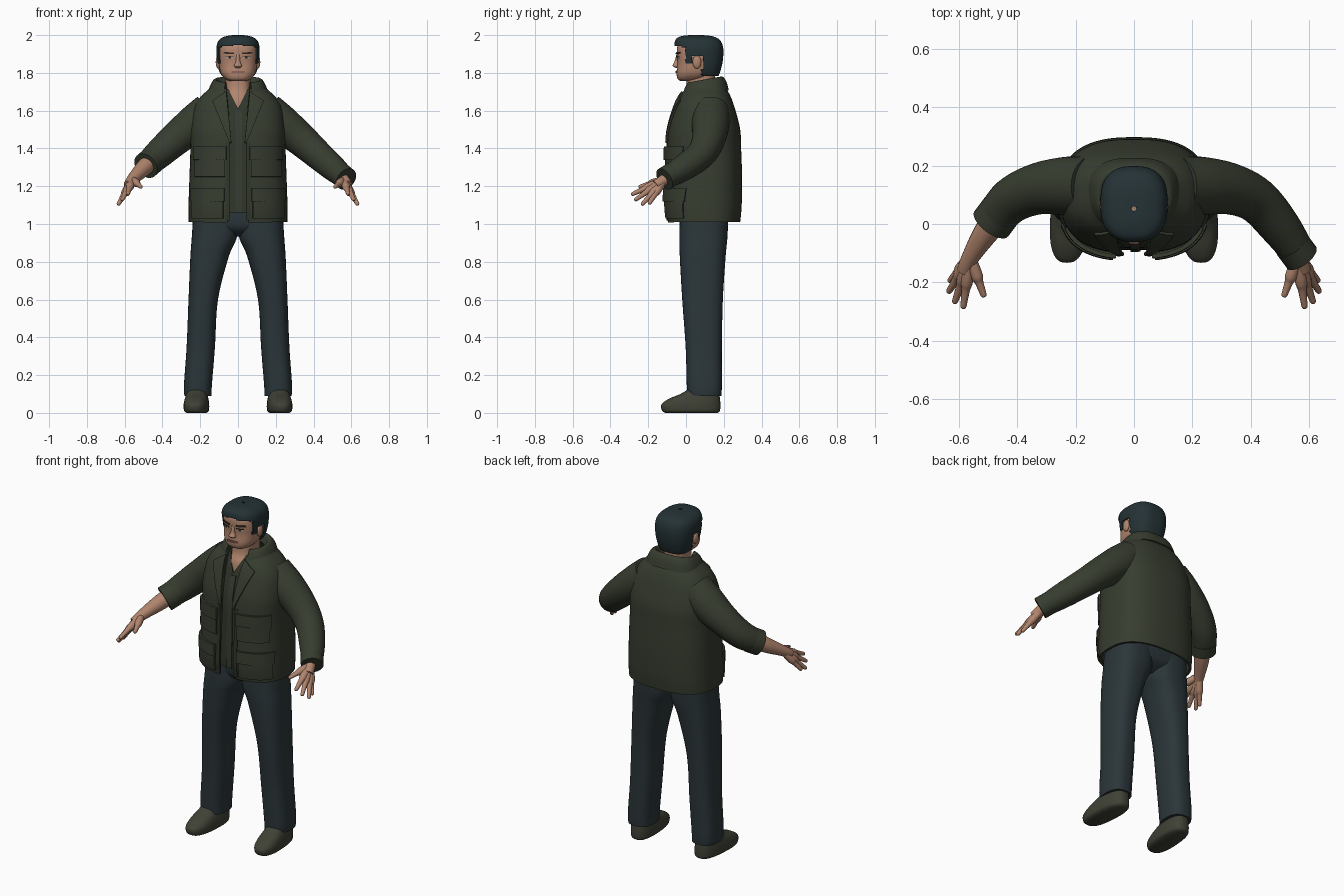
import bpy, bmesh, math
from mathutils import Vector

if "Cube" in bpy.data.objects:
    bpy.data.objects.remove(bpy.data.objects["Cube"], do_unlink=True)

POWER = 2.6  # squareness of every cross-section


def material(name, *rgb):
    mat = bpy.data.materials.new(name)
    mat.use_nodes = True
    mat.diffuse_color = (*rgb, 1)
    shader = mat.node_tree.nodes["Principled BSDF"]
    shader.inputs["Base Color"].default_value = (*rgb, 1)
    shader.inputs["Roughness"].default_value = .8
    return mat


olive = material("olive cloth", .038, .046, .029)
dark_olive = material("dark olive cloth", .03, .037, .024)
navy = material("dark trousers cloth", .024, .036, .041)
hair_dark = material("dark hair", .018, .032, .036)
skin_tone = material("skin", .44, .235, .155)
lip_tone = material("lips", .27, .12, .085)
shoe_olive = material("shoe leather", .05, .053, .036)
eye_white = material("eye white", .4, .36, .32)
eye_dark = material("eye and brow dark", .03, .022, .018)


def resample(points, steps=6):
    """Smooth a list of tuples with a Catmull-Rom curve."""
    size = max(len(p) for p in points)
    pts = [tuple(p) + (0,) * (size - len(p)) for p in points]
    pts = [pts[0]] + pts + [pts[-1]]
    out = []
    for a, b, c, d in zip(pts, pts[1:], pts[2:], pts[3:]):
        for s in range(steps):
            t = s / steps
            out.append(tuple(
                q + .5 * t * (r - p + t * (2 * p - 5 * q + 4 * r - w + t * (3 * (q - r) + w - p)))
                for p, q, r, w in zip(a, b, c, d)))
    return out + [pts[-1]]


def build(name, rows, mat, wrap=True, cap=True, thick=0, keep=None):
    """Bridge rows of points into a smooth surface."""
    bm = bmesh.new()
    grid = [[bm.verts.new(co) for co in row] for row in rows]
    n = len(grid[0])
    for low, high in zip(grid, grid[1:]):
        for j in range(n if wrap else n - 1):
            k = (j + 1) % n
            bm.faces.new((low[j], low[k], high[k], high[j]))
    if cap:
        bm.faces.new(grid[0][::-1])
        bm.faces.new(grid[-1])
    if keep:
        gone = [f for f in bm.faces if not keep(f.calc_center_median())]
        bmesh.ops.delete(bm, geom=gone, context='FACES')
    bmesh.ops.recalc_face_normals(bm, faces=bm.faces)
    mesh = bpy.data.meshes.new(name)
    bm.to_mesh(mesh)
    bm.free()
    mesh.materials.append(mat)
    obj = bpy.data.objects.new(name, mesh)
    bpy.context.collection.objects.link(obj)
    bpy.ops.object.select_all(action='DESELECT')
    obj.select_set(True)
    bpy.context.view_layer.objects.active = obj
    if thick:
        mod = obj.modifiers.new("thickness", 'SOLIDIFY')
        mod.thickness, mod.offset = thick, 0
        bpy.ops.object.modifier_apply(modifier=mod.name)
    bpy.ops.object.shade_smooth_by_angle(angle=math.radians(40))
    return obj


def loft(name, rings, mat, side=1, tilt=0, shear=0, n=48, **options):
    """Stack rings of (z, half width, front y, back y, centre x, front opening)."""
    rows = []
    for ring in resample(rings):
        z, rx, front, back, xc, gap = (ring + (0, 0))[:6]
        start = math.asin(min(1, max(0, gap) / rx) ** (POWER / 2))
        is_open = gap > 0
        mid, ry = (front + back) / 2, (back - front) / 2
        row = []
        for j in range(n):
            a = start + (math.tau - 2 * start) * j / (n - 1 if is_open else n)
            s, c = math.sin(a), math.cos(a)
            dx = rx * math.copysign(abs(s) ** (2 / POWER), s)
            dy = -ry * math.copysign(abs(c) ** (2 / POWER), c)
            row.append((side * (xc + dx + shear * dy), mid + dy, z + tilt * dy))
        rows.append(row)
    return build(name, rows, mat, wrap=not is_open, **options)


def tube(name, points, mat, side=1, n=20):
    """Sweep a circle along (x, y, z, radius) points."""
    path = resample(points)
    rows = []
    for i, (x, y, z, r) in enumerate(path):
        ahead, behind = path[min(i + 1, len(path) - 1)], path[max(i - 1, 0)]
        along = Vector(ahead[:3]) - Vector(behind[:3])
        across = along.cross(Vector((0, 0, 1))).normalized()
        up = across.cross(along).normalized()
        row = []
        for j in range(n):
            a = math.tau * j / n
            p = Vector((x, y, z)) + r * (math.cos(a) * across + math.sin(a) * up)
            row.append((side * p.x, p.y, p.z))
        rows.append(row)
    return build(name, rows, mat)


def front_y(rings, x, z):
    """Front surface of a loft at x and z."""
    fine = resample(rings)
    a, b = fine[-2], fine[-1]
    for low, high in zip(fine, fine[1:]):
        if z <= high[0]:
            a, b = low, high
            break
    t = min(1, max(0, (z - a[0]) / (b[0] - a[0])))
    rx, front, back = (p + (q - p) * t for p, q in zip(a[1:4], b[1:4]))
    u = min(.97, abs(x) / rx)
    return (front + back) / 2 - (back - front) / 2 * (1 - u ** POWER) ** (1 / POWER)


def panel(name, rings, corners, mat, lift, thick, side=1, n=10):
    """Plate that follows a loft's front; corners go round from the lower inside."""
    bl, br, tr, tl = (Vector(c) for c in corners)
    rows = []
    for i in range(n + 1):
        left, right = bl.lerp(tl, i / n), br.lerp(tr, i / n)
        line = [left.lerp(right, j / n) for j in range(n + 1)]
        rows.append([(side * p.x, front_y(rings, p.x, p.y) - lift, p.y) for p in line])
    return build(name, rows, mat, wrap=False, cap=False, thick=thick)


def box(x0, x1, z0, z1):
    return (x0, z0), (x1, z0), (x1, z1), (x0, z1)


# Jacket body, open down the front, with its collar
jacket = [(1.01, .255, -.09, .28, 0, .055), (1.1, .255, -.1, .288, 0, .052),
          (1.25, .25, -.095, .29, 0, .05), (1.4, .245, -.093, .285, 0, .045),
          (1.5, .245, -.085, .28, 0, .045), (1.6, .23, -.058, .255, 0, .05),
          (1.66, .2, -.035, .235, 0, .055), (1.7, .16, -.01, .215, 0, .06),
          (1.73, .125, .01, .19, 0, .065)]
loft("jacket_body", jacket, olive, cap=False, thick=.014, n=64)
collar = [(1.685, .158, -.025, .222, 0, .075), (1.735, .14, -.01, .208, 0, .07),
          (1.76, .118, .01, .185, 0, .065), (1.72, .098, .02, .165, 0, .06)]
loft("jacket_collar", collar, olive, tilt=.18, cap=False, thick=.01)

# Shirt seen in the opening
panel("shirt_front", jacket, box(-.08, .08, 1.06, 1.61), dark_olive, -.015, .008)
panel("shirt_placket", jacket, box(-.012, .022, 1.06, 1.6), olive, -.009, .008)

# Trousers seat
loft("trousers_seat", [(.935, .07, .03, .15), (.97, .16, -.015, .205),
                       (1.02, .228, -.03, .222), (1.14, .225, -.03, .225)], navy)

# Arm path: x, y, z, radius
arm = [(.15, .13, 1.6, .098), (.23, .13, 1.53, .1), (.33, .12, 1.45, .088),
       (.42, .08, 1.37, .078)]
long_end = [(.5, -.01, 1.3, .07), (.57, -.11, 1.24, .056)]
short_end = [(.485, .005, 1.31, .066)]
wrist = Vector((.56, -.115, 1.235))
fingers = {"thumb": (.512, -.25, 1.195), "index_finger": (.585, -.29, 1.155),
           "middle_finger": (.615, -.272, 1.125), "ring_finger": (.636, -.235, 1.1),
           "little_finger": (.632, -.197, 1.105)}

for label, side in (("left", 1), ("right", -1)):
    # Sleeves: the right one is pushed up the forearm
    end = long_end if side > 0 else short_end
    tube(label + "_sleeve", arm + end, olive, side, n=32)
    x, y, z, r = end[-1]
    cuff = [(x - .03, y + .04, z + .026, r + .006), (x + .003, y - .004, z - .002, r + .006)]
    tube(label + "_cuff", cuff, olive, side, n=32)

    # Forearm, palm and fingers
    tube(label + "_forearm", [(.42, .08, 1.37, .05), (.5, -.02, 1.295, .044),
                              (*wrist, .03), (.58, -.16, 1.205, .026)], skin_tone, side)
    for finger, tip in fingers.items():
        tip = Vector(tip)
        spots = [(0, .019), (.45, .021), (.62, .015), (.82, .012), (.96, .01), (1, .004)]
        tube(label + "_" + finger, [(*wrist.lerp(tip, t), r) for t, r in spots],
             skin_tone, side, n=12)

    # Pockets with flaps, lapel and front facing
    for place, base, x0, x1 in (("chest", 1.25, .068, .225), ("hip", 1.03, .078, .238)):
        panel(f"{label}_{place}_pocket", jacket, box(x0, x1, base, base + .14),
              olive, .01, .018, side)
        flap = box(x0 - .006, x1 + .006, base + .09, base + .16)
        panel(f"{label}_{place}_flap", jacket, flap, olive, .02, .014, side)
    panel(label + "_lapel", jacket, ((.035, 1.43), (.045, 1.43), (.135, 1.65), (.062, 1.7)),
          olive, .013, .012, side)
    panel(label + "_jacket_facing", jacket, box(.046, .066, 1.02, 1.43),
          dark_olive, .008, .008, side)
    panel(label + "_shirt_collar", jacket, ((0, 1.61), (.08, 1.61), (.085, 1.71), (.05, 1.71)),
          dark_olive, -.012, .008, side)

    # Trouser leg
    leg = [(.09, .072, .008, .187, .212), (.15, .074, .004, .19, .212),
           (.35, .075, -.002, .19, .197), (.6, .078, -.02, .195, .184),
           (.83, .102, -.033, .21, .15), (.94, .12, -.035, .22, .124),
           (1.1, .114, -.03, .225, .12)]
    loft(label + "_trouser_leg", leg, navy, side)

    # Shoe
    shoe = [(0, .05, -.11, .168, .22), (.012, .064, -.127, .18, .22),
            (.045, .066, -.13, .182, .22), (.075, .061, -.09, .18, .219),
            (.1, .055, -.03, .176, .217), (.13, .048, .02, .17, .214)]
    loft(label + "_shoe", shoe, shoe_olive, side, shear=-.06)

    # Ear
    bpy.ops.mesh.primitive_uv_sphere_add(segments=20, ring_count=12,
                                         location=(side * .104, .058, 1.857))
    ear = bpy.context.object
    ear.name = label + "_ear"
    ear.scale = .014, .023, .035
    ear.data.materials.append(skin_tone)
    bpy.ops.object.shade_smooth_by_angle()

# Neck and upper chest
loft("neck", [(1.56, .1, -.04, .15), (1.66, .076, -.027, .16),
              (1.72, .066, .0, .152), (1.83, .072, .005, .155)], skin_tone)

# Head
head = [(1.757, .045, -.03, .06), (1.77, .07, -.045, .1), (1.8, .092, -.05, .14),
        (1.85, .101, -.046, .165), (1.9, .104, -.049, .175), (1.94, .1, -.045, .173),
        (1.97, .083, -.02, .15), (1.985, .045, .02, .11)]
loft("head", head, skin_tone)
loft("nose", [(1.827, .014, -.056, -.03), (1.838, .021, -.071, -.03),
              (1.86, .012, -.061, -.03), (1.9, .009, -.05, -.03)], skin_tone, n=20)

# Face details
panel("mouth", head, box(-.035, .035, 1.799, 1.809), lip_tone, .003, .006)
for label, side in (("left", 1), ("right", -1)):
    panel(label + "_eye", head, box(.027, .062, 1.876, 1.887), eye_white, .002, .004, side)
    panel(label + "_iris", head, box(.038, .051, 1.876, 1.887), eye_dark, .004, .003, side)
    panel(label + "_eyelid", head, box(.024, .066, 1.886, 1.89), eye_dark, .004, .004, side)
    panel(label + "_brow", head, ((.02, 1.899), (.076, 1.902), (.072, 1.911), (.022, 1.907)),
          eye_dark, .003, .006, side)


# Hair shell, trimmed around the face and ears
def has_hair(c):
    return (c.z > 1.948 - abs(c.x) * .1 or (c.y > 0 and c.z > 1.89)
            or (0 < c.y < .03 and c.z > 1.855) or c.y > .085)


hair = [(1.785, .08, .03, .168), (1.81, .096, -.02, .178), (1.86, .107, -.042, .19),
        (1.92, .111, -.055, .194), (1.96, .104, -.056, .184), (1.983, .083, -.043, .16),
        (1.994, .045, -.005, .115), (1.996, .008, .045, .06)]
loft("hair", hair, hair_dark, n=72, cap=False, thick=.008, keep=has_hair)
